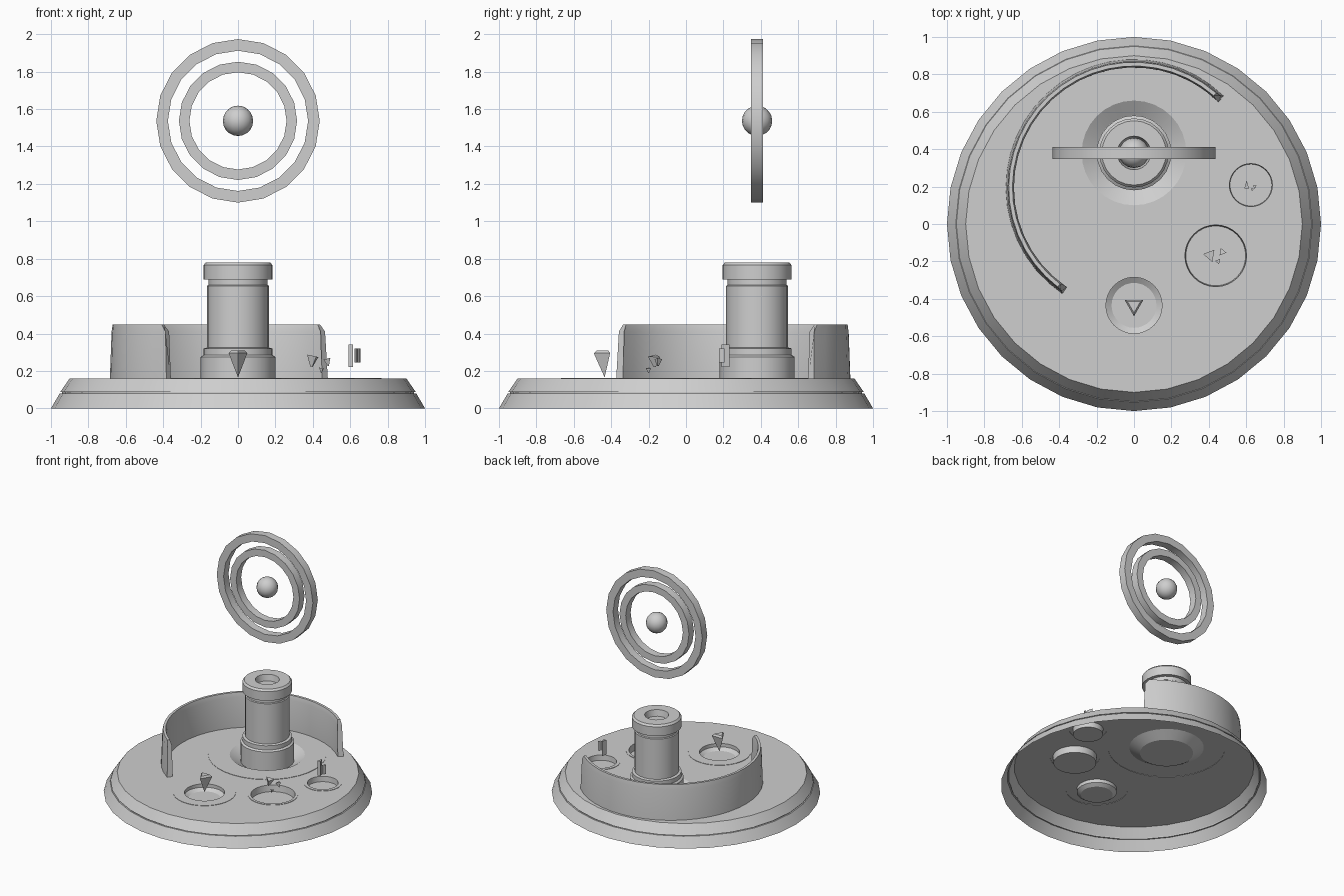
import bpy, bmesh, math
from math import cos, sin, radians, tau
from mathutils import Matrix, Vector

if "Cube" in bpy.data.objects:
    bpy.data.objects.remove(bpy.data.objects["Cube"])

stone = bpy.data.materials.new("Light grey stone")
stone.use_nodes = True
GREY = (0.62, 0.62, 0.62, 1)
stone.diffuse_color = GREY
stone.node_tree.nodes["Principled BSDF"].inputs["Base Color"].default_value = GREY

TOWER = (0, 0.38)
DECK = 0.16


def finish(name, bm, smooth=True, recalc=True):
    if recalc:
        bmesh.ops.recalc_face_normals(bm, faces=bm.faces)
    mesh = bpy.data.meshes.new(name)
    bm.to_mesh(mesh)
    bm.free()
    mesh.materials.append(stone)
    ob = bpy.data.objects.new(name, mesh)
    bpy.context.collection.objects.link(ob)
    if smooth:
        bpy.ops.object.select_all(action='DESELECT')
        ob.select_set(True)
        bpy.context.view_layer.objects.active = ob
        bpy.ops.object.shade_smooth_by_angle(angle=radians(30))
    return ob


def lathe(name, profile, centre=(0, 0), sides=32, closed=False):
    """Spin (radius, z) points round a vertical axis; radius 0 closes a disc."""
    bm = bmesh.new()
    rows = []
    for r, z in profile:
        n = sides if r else 1
        rows.append([bm.verts.new((centre[0] + r * cos(tau * i / sides),
                                   centre[1] + r * sin(tau * i / sides), z)) for i in range(n)])
    if closed:
        rows.append(rows[0])
    for a, b in zip(rows, rows[1:]):
        if len(a) == 1 or len(b) == 1:
            ring, tip = (a, b[0]) if len(b) == 1 else (b, a[0])
            for i in range(sides):
                bm.faces.new((ring[i], ring[(i + 1) % sides], tip))
        else:
            for i in range(sides):
                j = (i + 1) % sides
                bm.faces.new((a[i], a[j], b[j], b[i]))
    return finish(name, bm)


# Hollow base skirt with a groove between its two steps
lathe("base_skirt", [(1, 0), (0.953, 0.08), (0.942, 0.08), (0.942, 0.088),
                     (0.95, 0.088), (0.9, DECK)])

# Sunken basins, each with a slightly raised lip
LIP = 0.163
basins = [
    ("tower_basin", TOWER, [(0.44, DECK), (0.44, LIP), (0.28, LIP), (0.2, 0.115), (0, 0.115)]),
    ("front_basin", (0, -0.435), [(0.233, DECK), (0.233, LIP), (0.15, LIP), (0.15, 0.135),
                                  (0.12, 0.115), (0, 0.115)]),
    ("middle_basin", (0.437, -0.17), [(0.187, DECK), (0.187, LIP), (0.165, LIP),
                                      (0.16, 0.11), (0, 0.11)]),
    ("side_basin", (0.625, 0.208), [(0.141, DECK), (0.141, LIP), (0.115, LIP),
                                    (0.112, 0.12), (0, 0.12)]),
]
for name, centre, profile in basins:
    lathe(name, profile, centre)

# Deck sheet with an opening for every basin
bm = bmesh.new()
for (cx, cy), r in [((0, 0), 0.9)] + [(c, p[0][0]) for _, c, p in basins]:
    loop = [bm.verts.new((cx + r * cos(tau * i / 32), cy + r * sin(tau * i / 32), DECK))
            for i in range(32)]
    for i in range(32):
        bm.edges.new((loop[i - 1], loop[i]))
bmesh.ops.triangle_fill(bm, edges=bm.edges[:], use_beauty=True, normal=(0, 0, 1))
bm.normal_update()
for f in bm.faces:
    if f.normal.z < 0:
        f.normal_flip()
finish("deck", bm, smooth=False, recalc=False)

# Tower with a stepped foot, a collar and a hollow top
lathe("tower", [(0.2, 0.115), (0.2, 0.275), (0.185, 0.285), (0.185, 0.32), (0.165, 0.325),
                (0.165, 0.655), (0.158, 0.66), (0.158, 0.69), (0.185, 0.69), (0.185, 0.765),
                (0.172, 0.78), (0.09, 0.78), (0.08, 0.73), (0, 0.73)], TOWER, 24)

# Curved wall behind the tower, with chamfered top corners
bm = bmesh.new()
section = [(0.685, DECK, 0), (0.676, 0.41, 1), (0.67, 0.447, 3.5),
           (0.65, 0.447, 3.5), (0.642, 0.41, 1), (0.642, DECK, 0)]
STEPS = 24
rows = []
for i in range(STEPS + 1):
    row = []
    for r, z, inset in section:
        a = radians(45.5 + inset + (190.5 - 2 * inset) * i / STEPS)
        row.append(bm.verts.new((r * cos(a), 0.195 + r * sin(a), z)))
    rows.append(row)
for a, b in zip(rows, rows[1:]):
    for k in range(len(section)):
        bm.faces.new((a[k - 1], a[k], b[k], b[k - 1]))
bm.faces.new(rows[0])
bm.faces.new(rows[-1])
finish("curved_wall", bm)

# Two floating upright rings and the orb at their centre
HUB = Matrix.Translation((0, 0.38, 1.537)) @ Matrix.Rotation(radians(90), 4, 'X') \
    @ Matrix.Rotation(radians(90), 4, 'Z')
for name, outer, inner in [("outer_ring", 0.437, 0.375), ("inner_ring", 0.316, 0.26)]:
    h = 0.032
    ring = lathe(name, [(outer, -h), (outer, h), (inner, h), (inner, -h)], sides=20, closed=True)
    ring.data.transform(HUB)
bm = bmesh.new()
bmesh.ops.create_uvsphere(bm, u_segments=16, v_segments=10, radius=0.081)
bmesh.ops.translate(bm, verts=bm.verts, vec=(0, 0.38, 1.537))
finish("orb", bm)


def shard(name, x, y, low, high, r_low, r_high, turn, tilt=0.0, stretch=1.0):
    """Three-sided floating crystal."""
    bm = bmesh.new()
    bmesh.ops.create_cone(bm, cap_ends=True, segments=3, radius1=r_low, radius2=r_high,
                          depth=high - low)
    m = Matrix.Translation((x, y, (low + high) / 2)) @ Matrix.Rotation(radians(tilt), 4, 'Y') \
        @ Matrix.Diagonal((1, stretch, 1, 1)) @ Matrix.Rotation(radians(turn), 4, 'Z')
    bmesh.ops.transform(bm, matrix=m, verts=bm.verts)
    bmesh.ops.remove_doubles(bm, verts=bm.verts, dist=0.0005)
    finish(name, bm, smooth=False)


# Front crystal: long point below, shallow cap above
shard("front_crystal", 0, -0.435, 0.165, 0.295, 0, 0.058, 90 + 90)
shard("front_crystal_cap", 0, -0.435, 0.295, 0.31, 0.058, 0.04, 90 + 90)

# Cluster over the middle basin
shard("large_chip", 0.4, -0.167, 0.222, 0.28, 0.008, 0.038, 200, 12)
shard("medium_chip", 0.477, -0.15, 0.225, 0.265, 0.004, 0.023, 20, -15)
shard("small_chip", 0.447, -0.2, 0.19, 0.215, 0.003, 0.016, 80, 10)

# Upright slivers over the side basin
shard("tall_sliver", 0.602, 0.205, 0.222, 0.342, 0.014, 0.014, 0, 0, 2)
shard("short_sliver", 0.646, 0.2, 0.245, 0.32, 0.011, 0.011, 180, 0, 1.2)
shard("back_sliver", 0.632, 0.185, 0.245, 0.32, 0.009, 0.009, 60)
